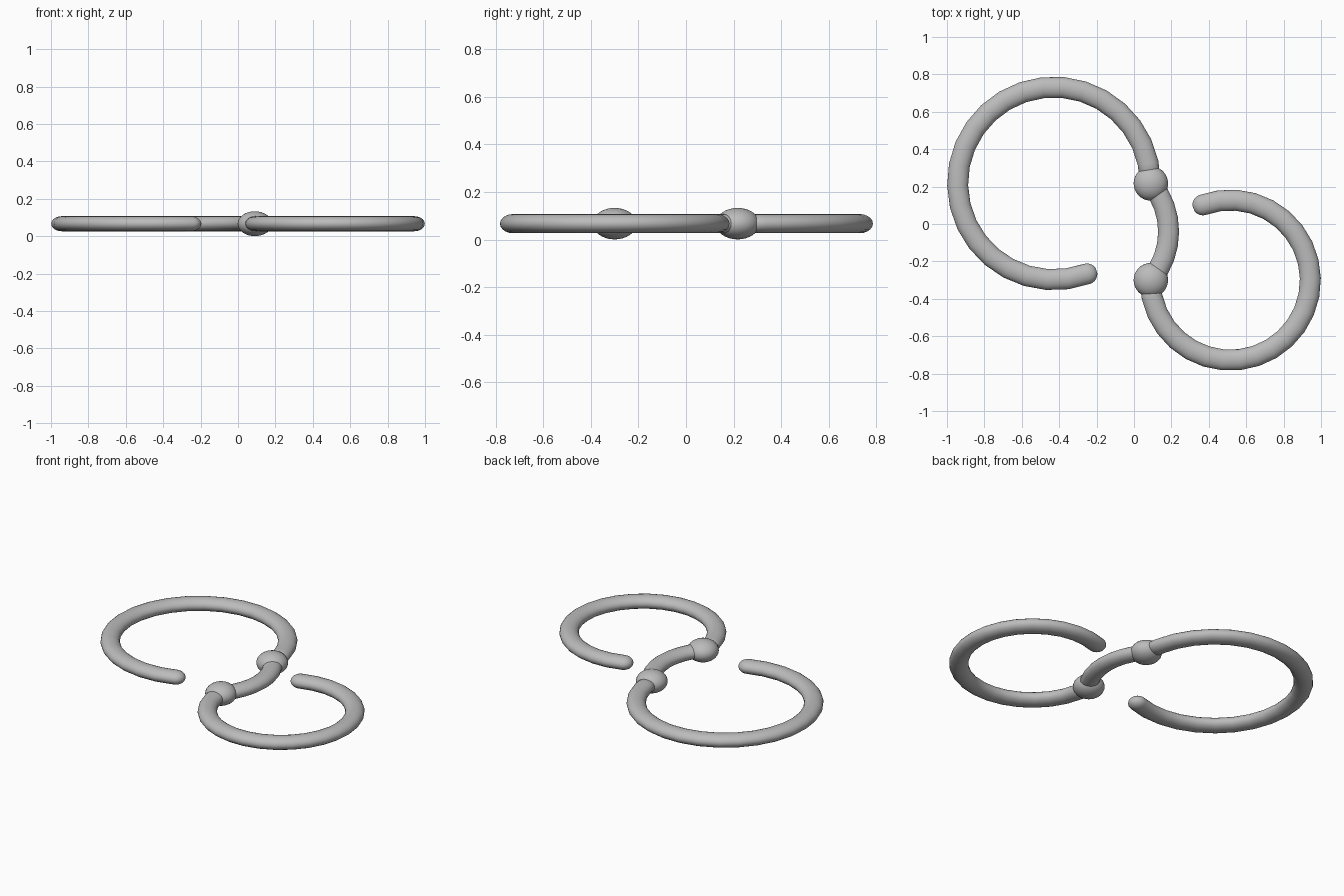
import bpy, bmesh
from math import sin, cos, pi, radians
from mathutils import Vector

cube = bpy.data.objects.get("Cube")
if cube:
    bpy.data.objects.remove(cube, do_unlink=True)

TUBE, BALL, FLAT, MID = 0.056, 0.092, 0.72, 0.067  # radii, height squash, mid height
SIDES = 20

metal = bpy.data.materials.new("grey metal")
metal.use_nodes = True
grey = (0.5, 0.5, 0.5, 1)
metal.diffuse_color = grey
metal.node_tree.nodes["Principled BSDF"].inputs["Base Color"].default_value = grey


def finish(name, bm):
    bmesh.ops.recalc_face_normals(bm, faces=bm.faces[:])
    mesh = bpy.data.meshes.new(name)
    bm.to_mesh(mesh)
    bm.free()
    mesh.materials.append(metal)
    mesh.shade_smooth()
    obj = bpy.data.objects.new(name, mesh)
    bpy.context.collection.objects.link(obj)


def arc_tube(name, cx, cy, radius, start, end, steps, rounded):
    """Flattened tube along a horizontal arc, with an optional domed far end."""
    stations = []
    for i in range(steps + 1):
        a = radians(start + (end - start) * i / steps)
        stations.append((a, 0, TUBE))
    if rounded:
        for k in range(1, 6):
            b = k / 6 * pi / 2
            stations.append((a, TUBE * sin(b), TUBE * cos(b)))
    turn = 1 if end > start else -1
    bm = bmesh.new()
    rings = []
    for a, ahead, r in stations:
        out = Vector((cos(a), sin(a), 0))
        along = Vector((-sin(a), cos(a), 0)) * turn
        centre = Vector((cx, cy, MID)) + out * radius + along * ahead
        ring = []
        for j in range(SIDES):
            t = 2 * pi * j / SIDES
            ring.append(bm.verts.new(centre + out * r * cos(t)
                                     + Vector((0, 0, r * FLAT * sin(t)))))
        rings.append(ring)
    for p, q in zip(rings, rings[1:]):
        for j in range(SIDES):
            n = (j + 1) % SIDES
            bm.faces.new((p[j], p[n], q[n], q[j]))
    bm.faces.new(rings[0])
    bm.faces.new(rings[-1])
    finish(name, bm)


def ball(name, x, y):
    bm = bmesh.new()
    bmesh.ops.create_uvsphere(bm, u_segments=32, v_segments=16, radius=BALL)
    for v in bm.verts:
        v.co = Vector((v.co.x + x, v.co.y + y, v.co.z * FLAT + MID))
    finish(name, bm)


# Open rings and the curved link between them
arc_tube("large_open_ring", -0.428, 0.217, 0.515, 0, 290, 24, True)
arc_tube("small_open_ring", 0.515, -0.3, 0.428, 180, 470, 24, True)
arc_tube("curved_link", -0.215, -0.041, 0.4, -40, 40, 8, False)

# Balls at the joints
ball("upper_ball", 0.09, 0.217)
ball("lower_ball", 0.09, -0.3)
